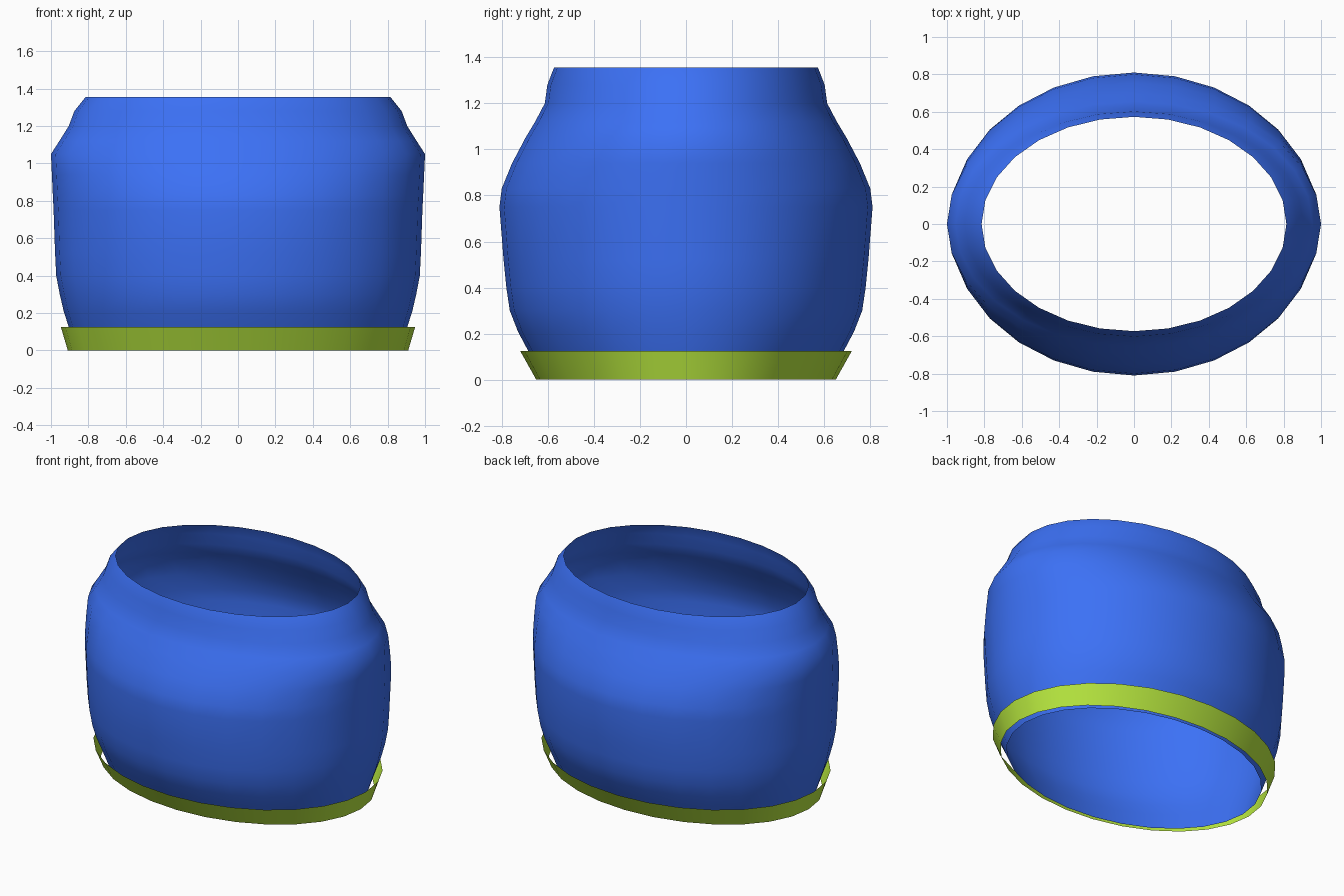
import bpy, bmesh
from math import cos, sin, tau

if "Cube" in bpy.data.objects:
    bpy.data.objects.remove(bpy.data.objects["Cube"])

SIDES = 28


def material(name, rgb):
    m = bpy.data.materials.new(name)
    m.diffuse_color = (*rgb, 1)
    m.use_nodes = True
    m.node_tree.nodes["Principled BSDF"].inputs["Base Color"].default_value = m.diffuse_color
    return m


def elliptical_sleeve(name, profile, mat):
    """Open tube lofted through flat elliptical rings (z, x radius, y radius)."""
    bm = bmesh.new()
    rings = [[bm.verts.new((rx * cos(tau * i / SIDES), ry * sin(tau * i / SIDES), z))
              for i in range(SIDES)] for z, rx, ry in profile]
    for low, high in zip(rings, rings[1:]):
        for i in range(SIDES):
            j = (i + 1) % SIDES
            bm.faces.new((low[i], low[j], high[j], high[i]))
    me = bpy.data.meshes.new(name)
    bm.to_mesh(me)
    bm.free()
    me.polygons.foreach_set("use_smooth", [True] * len(me.polygons))
    me.materials.append(mat)
    ob = bpy.data.objects.new(name, me)
    bpy.context.collection.objects.link(ob)
    return ob


blue = material("blue", (0.045, 0.165, 0.92))
lime = material("lime", (0.48, 0.81, 0.05))

# Bulging body, open at top and bottom
elliptical_sleeve("body", [
    (0.00, 0.865, 0.625), (0.125, 0.905, 0.685), (0.21, 0.932, 0.73),
    (0.30, 0.953, 0.765), (0.40, 0.972, 0.78), (0.52, 0.978, 0.792),
    (0.75, 0.986, 0.81), (0.83, 0.990, 0.80), (0.94, 0.995, 0.755),
    (1.05, 1.00, 0.697), (1.12, 0.955, 0.655), (1.20, 0.905, 0.613),
    (1.28, 0.875, 0.602), (1.355, 0.815, 0.573)], blue)

# Flared band around the base, standing slightly off the body
elliptical_sleeve("base_band", [(0.00, 0.91, 0.65), (0.125, 0.947, 0.72)], lime)
